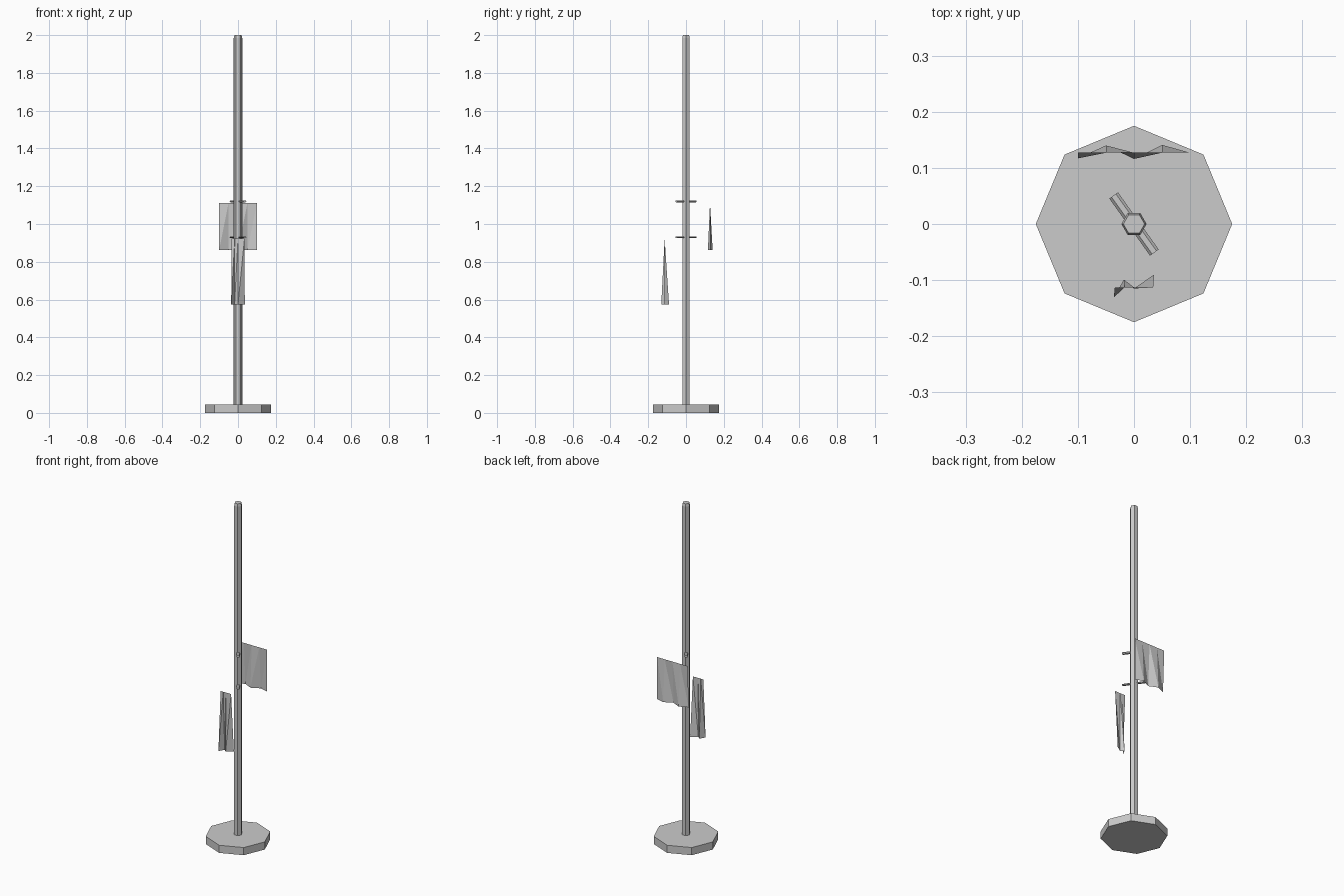
import bpy, math
from mathutils import Matrix

if "Cube" in bpy.data.objects:
    bpy.data.objects.remove(bpy.data.objects["Cube"])


def mesh_object(name, verts, faces):
    me = bpy.data.meshes.new(name)
    me.from_pydata(verts, [], faces)
    me.update()
    ob = bpy.data.objects.new(name, me)
    bpy.context.collection.objects.link(ob)
    return ob


def lathe(name, sides, rings):
    """Closed n-sided solid from (radius, z) rings, corners on the x axis."""
    verts = [(r * math.cos(2 * math.pi * i / sides),
              r * math.sin(2 * math.pi * i / sides), z)
             for r, z in rings for i in range(sides)]
    faces = [tuple(reversed(range(sides)))]
    for k in range(len(rings) - 1):
        a, b = k * sides, (k + 1) * sides
        for i in range(sides):
            j = (i + 1) % sides
            faces.append((a + i, a + j, b + j, b + i))
    faces.append(tuple(range((len(rings) - 1) * sides, len(rings) * sides)))
    return mesh_object(name, verts, faces)


def peg(name, z, width, height, length=0.125):
    """Flattened six-sided bar through the pole."""
    ob = lathe(name, 6, [(0.5, -length / 2), (0.5, length / 2)])
    ob.data.transform(Matrix.Translation((0, 0, z))
                      @ Matrix.Rotation(math.radians(-54.5), 4, 'Z')
                      @ Matrix.Diagonal((1, width, height / 0.866, 1))
                      @ Matrix(((0, 0, 1, 0), (1, 0, 0, 0), (0, 1, 0, 0), (0, 0, 0, 1))))
    return ob


def cloth(name, top_y, top_z, bottom_z, hem, top_scale=1.0):
    """Hanging sheet: straight upper edge, zigzag hem given as (x, y)."""
    n = len(hem)
    verts = [(x, y, bottom_z) for x, y in hem]
    verts += [(x * top_scale, top_y, top_z) for x, y in hem]
    faces = []
    for i in range(n - 1):
        faces += [(i, i + 1, n + i + 1), (i, n + i + 1, n + i)]
    return mesh_object(name, verts, faces)


# Base and pole
lathe("base", 8, [(0.175, 0), (0.175, 0.045)])
lathe("pole", 6, [(0.0225, 0.04), (0.0225, 1.985), (0.019, 2.0)])

# Cross pegs
peg("upper_peg", 1.12, 0.019, 0.011)
peg("lower_peg", 0.93, 0.019, 0.008)

# Hanging cloths
cloth("wide_cloth", 0.127, 1.11, 0.863,
      [(-0.1, 0.117), (-0.05, 0.14), (0, 0.116), (0.05, 0.141), (0.1, 0.127)])
cloth("narrow_cloth", -0.113, 0.922, 0.574,
      [(-0.036, -0.131), (-0.018, -0.099), (0, -0.115), (0.036, -0.09)], 0.95)
